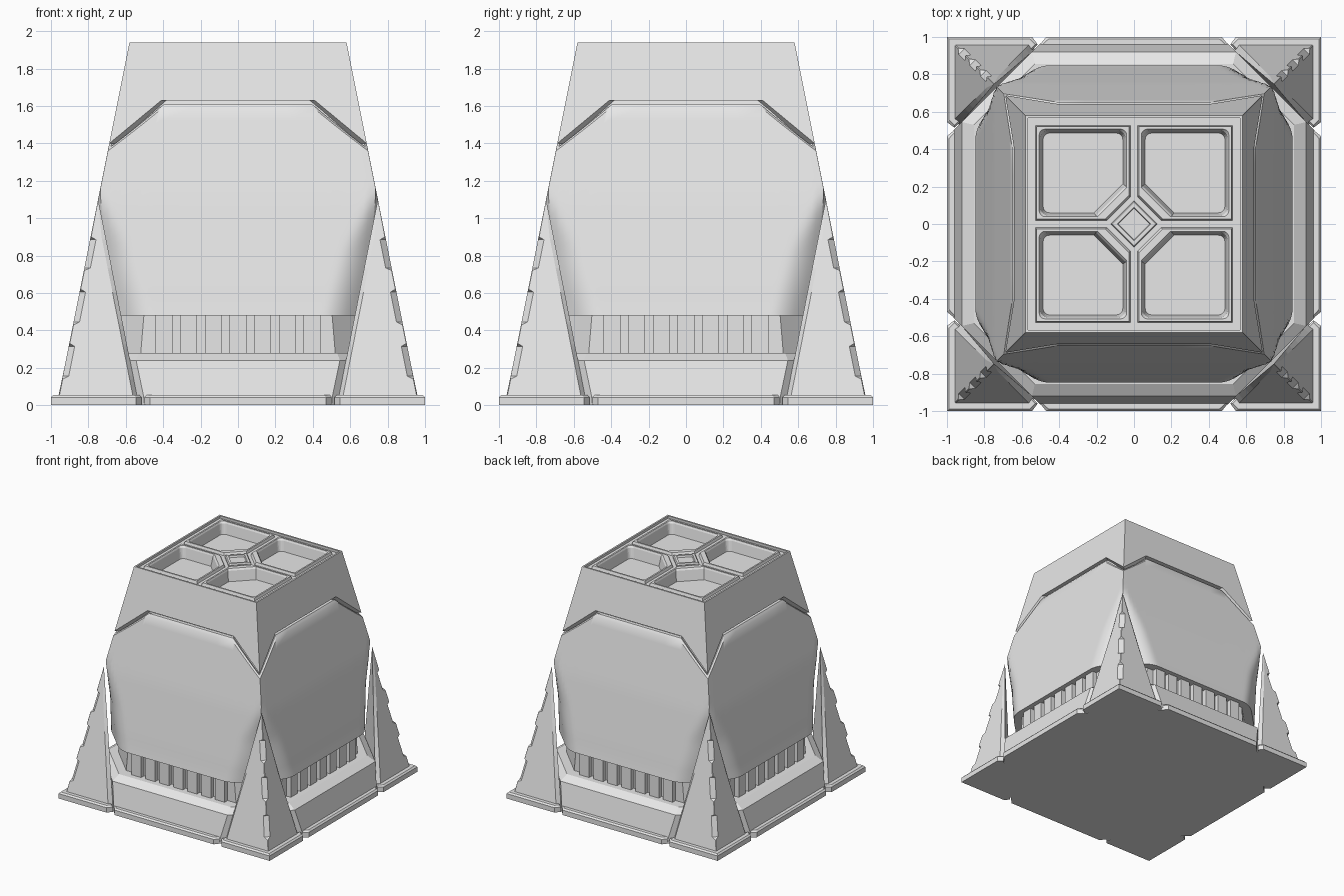
import bpy, math

if "Cube" in bpy.data.objects:
    bpy.data.objects.remove(bpy.data.objects["Cube"])

grey = bpy.data.materials.new("light grey")
grey.diffuse_color = (0.8, 0.8, 0.8, 1)
grey.use_nodes = True
grey.node_tree.nodes["Principled BSDF"].inputs["Base Color"].default_value = grey.diffuse_color


def build(name, stacks, closed=True, caps=(True, True), smooth=None):
    """Skin stacks of point rings, each ring counter-clockwise seen from the far end."""
    verts, faces = [], []
    for rings in stacks:
        base, n = len(verts), len(rings[0])
        for r in rings:
            verts += r
        for k in range(len(rings) - 1):
            o = base + k * n
            for i in range(n if closed else n - 1):
                j = (i + 1) % n
                faces.append((o + i, o + j, o + n + j, o + n + i))
        if closed and caps[0]:
            faces.append(tuple(base + i for i in reversed(range(n))))
        if closed and caps[1]:
            faces.append(tuple(base + (len(rings) - 1) * n + i for i in range(n)))
    me = bpy.data.meshes.new(name)
    me.from_pydata(verts, [], faces)
    me.validate()
    me.materials.append(grey)
    ob = bpy.data.objects.new(name, me)
    bpy.context.collection.objects.link(ob)
    if smooth:
        bpy.ops.object.select_all(action='DESELECT')
        ob.select_set(True)
        bpy.context.view_layer.objects.active = ob
        bpy.ops.object.shade_smooth_by_angle(angle=math.radians(smooth))
    return ob


def four(rings):
    """The same stack turned to all four sides."""
    out = [rings]
    for _ in range(3):
        out.append([[(-y, x, z) for x, y, z in r] for r in out[-1]])
    return out


def prism(pts, z0, z1):
    return [[(x, y, z) for x, y in pts] for z in (z0, z1)]


def interp(tab, z):
    if z <= tab[0][0]:
        return tab[0][1]
    for (z0, v0), (z1, v1) in zip(tab, tab[1:]):
        if z <= z1:
            return v0 + (v1 - v0) * (z - z0) / (z1 - z0)
    return tab[-1][1]


def slope(z):
    return 0.968 - 0.2 * z


def octagon(z, d, a):
    return [(-a, -d, z), (a, -d, z), (d, -a, z), (d, a, z),
            (a, d, z), (-a, d, z), (-d, a, z), (-d, -a, z)]


# core body: sloped skirt, sill, recessed vent wall, hidden upper core
core = [(0, .965, .50), (.05, .96, .505), (.24, .92, .545), (.28, .855, .53), (.28, .77, .52),
        (.52, .77, .50), (1.1, .70, .68), (1.4, .648, .64), (1.83, .56, .555)]
build("body_core", [[octagon(*s) for s in core]])

# vent ribs on each side
ribs = []
for k in range(-3, 4):
    x = k * 0.132
    ribs += four(prism([(x - .045, -.81), (x + .045, -.81), (x + .045, -.75), (x - .045, -.75)], .27, .50))
build("vent_ribs", ribs)

# curved armour panels
D = [(.48, .848), (.55, .836), (.62, .826), (.8, .797), (1.08, .752), (1.15, .738), (1.7, .628)]
A = [(.48, .53), (.8, .615), (1.15, .737), (1.7, .627)]
S0 = 0.629
half = [0, .2, .4, S0, .66, .69, .72, .75, .78, .81, .84, .88, .92, .96, 1]
cols = [-s for s in reversed(half[1:])] + half


def panel_point(s, z, inset=0.0, lift=0.0):
    d, a = interp(D, z), interp(A, z)
    x = s * (d + a) / 2
    u, r = abs(x) - a, min(.08, (d - a) / 2)
    f = 0 if u <= -r else u if u >= r else (u + r) ** 2 / (4 * r)
    y = d - f
    k = (y - inset) / y
    return (x * k, -y * k, z + lift)


def panel_top(s):
    return 1.585 - .225 * max(0, abs(s) - S0) / (1 - S0)


rows = [[panel_point(s, .48, .09) for s in cols]]
N = 22
for k in range(N + 1):
    t = (k / N) ** 1.3
    rows.append([panel_point(s, .48 + t * (panel_top(s) - .48)) for s in cols])
rows.append([panel_point(s, panel_top(s), .016, .022) for s in cols])
rows.append([panel_point(s, panel_top(s), .07, .022) for s in cols])
build("armour_panels", four(rows), closed=False, smooth=35)

# upper cap plates with the stepped lower edge
outline = [(-.688, 1.40), (-.41, 1.63), (.41, 1.63), (.688, 1.40), (.58, 1.94), (-.58, 1.94)]
front, back = [], []
for x, z in outline:
    y = slope(z)
    k = (y - (.014 if z > 1.9 else .055)) / y
    front.append((x, -y, z))
    back.append((x * k, -y * k, z))
build("cap_plates", four([back, front]))

# top deck: four framed trays with rounded pockets


def tray_loop(lo, hi, diag, r, z):
    cut = diag - 2 * lo
    pts = [(lo + cut, lo)]
    for cx, cy, a0 in ((hi - r, lo + r, -90), (hi - r, hi - r, 0), (lo + r, hi - r, 90)):
        for i in range(6):
            a = math.radians(a0 + 18 * i)
            pts.append((cx + r * math.cos(a), cy + r * math.sin(a)))
    pts.append((lo, lo + cut))
    return [(x, y, z) for x, y in pts]


tray = [(0, .57, .10, .001, 1.918), (.02, .527, .165, .001, 1.918), (.027, .52, .18, .001, 1.94),
        (.04, .507, .235, .03, 1.94), (.046, .50, .25, .04, 1.925), (.06, .486, .275, .035, 1.84)]
build("top_trays", four([tray_loop(*t) for t in tray]), caps=(False, True))

# centre diamond with a sunken middle


def diamond(r, z):
    return [(r, 0, z), (0, r, z), (-r, 0, z), (0, -r, z)]


build("centre_diamond", [[diamond(.125, 1.90), diamond(.125, 1.93), diamond(.115, 1.94),
                          diamond(.09, 1.94), diamond(.083, 1.925)]])

# corner legs with flattened notches along the outer edge
H = 1.10
stations = [(0, .003)]
for lo, hi in ((.14, .33), (.43, .62), (.72, .90)):
    stations += [(lo, .003), (lo + .015, .032), (hi - .015, .032), (hi, .003)]
stations.append((H, .001))
leg = []
for z, w in stations:
    c, t = slope(z), z / H
    e = .53 + (c - .53) * t if z == H else .53 + .217 * t
    e1 = min(e + .022, c)
    w = min(w, (c - e1) * .9)
    b = c - .035 * (1 - t)
    leg.append([(c, e1, z), (c, c - w, z), (c - w, c, z), (e1, c, z), (e, b, z), (b, e, z)])
build("corner_legs", four(leg))

# foot plates at the corners and skirting plates between them


def foot(z, g):
    return [(1 - g, .545 + g, z), (1 - g, 1 - g, z), (.545 + g, 1 - g, z),
            (.515 + g, .96, z), (.96, .515 + g, z)]


build("corner_feet", four([foot(0, 0), foot(.042, 0), foot(.055, .012)]))


def skirting(z, g):
    return [(-.47 + g, -1 + g, z), (.47 - g, -1 + g, z), (.51 - g, -.95, z), (-.51 + g, -.95, z)]


build("skirting_plates", four([skirting(0, 0), skirting(.042, 0), skirting(.055, .012)]))
